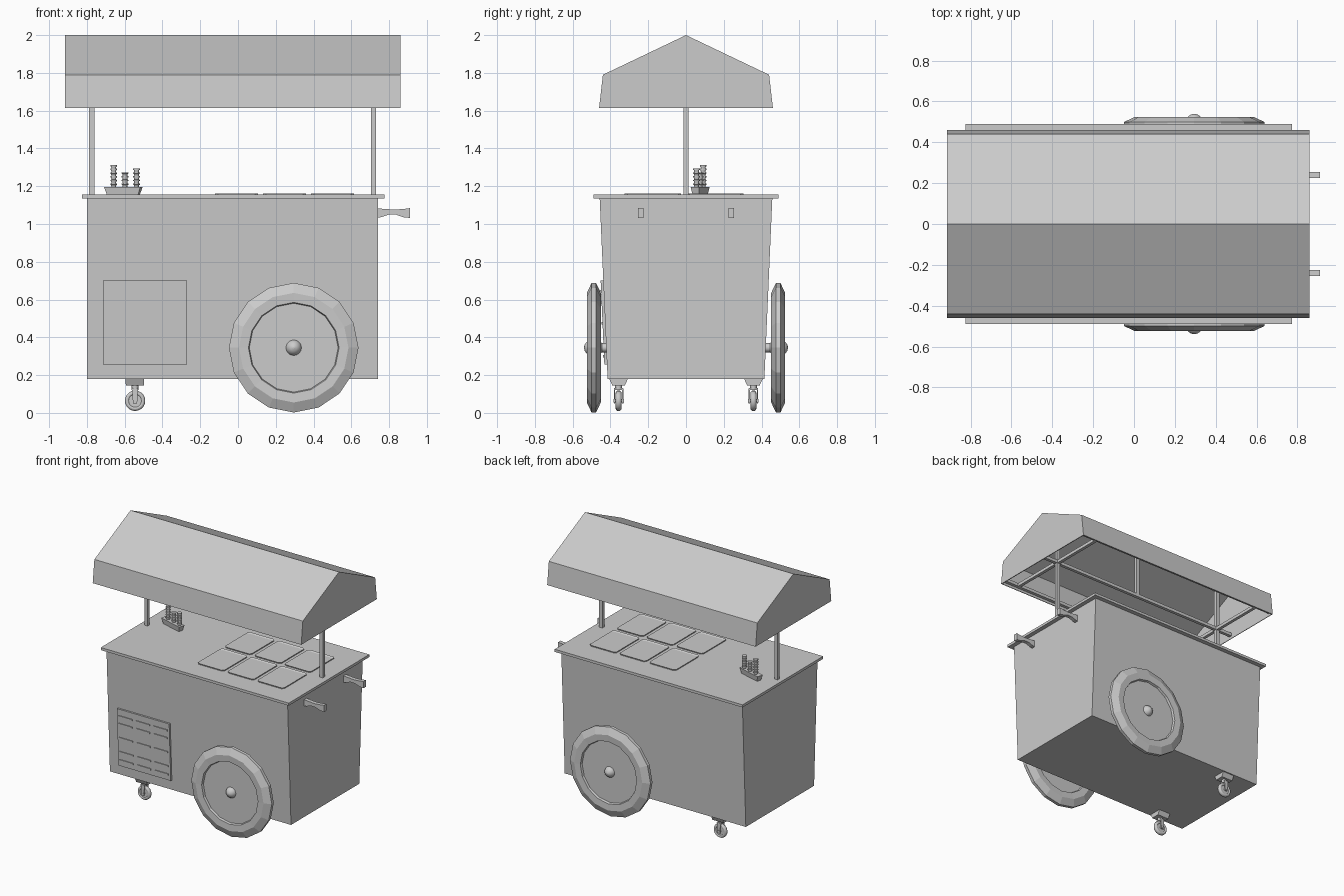
import bpy, bmesh, math
from mathutils import Vector, Matrix

if "Cube" in bpy.data.objects:
    bpy.data.objects.remove(bpy.data.objects["Cube"])


def finish(name, bm):
    bmesh.ops.recalc_face_normals(bm, faces=bm.faces)
    me = bpy.data.meshes.new(name)
    bm.to_mesh(me)
    bm.free()
    ob = bpy.data.objects.new(name, me)
    bpy.context.collection.objects.link(ob)
    return ob


def box(name, x, y, z, taper=(1, 1)):
    """Box from (min, max) ranges; taper scales the bottom in x and y."""
    bm = bmesh.new()
    bmesh.ops.create_cube(bm, size=1)
    lo, hi = Vector((x[0], y[0], z[0])), Vector((x[1], y[1], z[1]))
    for v in bm.verts:
        if v.co.z < 0:
            v.co.x *= taper[0]
            v.co.y *= taper[1]
        v.co = (lo + hi) / 2 + Vector(a * b for a, b in zip(v.co, hi - lo))
    return finish(name, bm)


def prism(pts, axis, a, b):
    """Extrude a 2D profile along x (profile y,z), y (x,z) or z (x,y)."""
    bm = bmesh.new()
    i = "xyz".index(axis)
    vs = []
    for p in pts:
        c = list(p)
        c.insert(i, a)
        vs.append(bm.verts.new(c))
    f = bm.faces.new(vs)
    r = bmesh.ops.extrude_face_region(bm, geom=[f])
    move = Vector((0, 0, 0))
    move[i] = b - a
    bmesh.ops.translate(bm, vec=move, verts=[g for g in r["geom"] if isinstance(g, bmesh.types.BMVert)])
    bmesh.ops.recalc_face_normals(bm, faces=bm.faces)
    return bm


def lathe(name, prof, n, loc, axis="z", smooth=False):
    """Revolve (radius, height) points around an axis and cap both ends."""
    bm = bmesh.new()
    rings = [[bm.verts.new((r * math.cos(2 * math.pi * k / n), r * math.sin(2 * math.pi * k / n), h))
              for k in range(n)] for r, h in prof]
    for p, q in zip(rings, rings[1:]):
        for k in range(n):
            bm.faces.new((p[k], p[(k + 1) % n], q[(k + 1) % n], q[k]))
    bm.faces.new(rings[0])
    bm.faces.new(rings[-1])
    if axis == "y":
        bm.transform(Matrix.Rotation(math.pi / 2, 4, "X"))
    bm.transform(Matrix.Translation(loc))
    ob = finish(name, bm)
    if smooth:
        for p in ob.data.polygons:
            p.use_smooth = len(p.vertices) == 4
    return ob


# Tapered body and countertop
finish("cart_body", prism([(-.415, .18), (.415, .18), (.457, 1.137), (-.457, 1.137)], "x", -.80, .742))
box("countertop", (-.825, .775), (-.49, .49), (1.135, 1.155))

# Gabled canopy: hollow shell open at the bottom
bm = prism([(-.46, 1.615), (-.44, 1.79), (0, 2), (.44, 1.79), (.46, 1.615)], "x", -.915, .86)
bmesh.ops.delete(bm, geom=[f for f in bm.faces if all(v.co.z < 1.62 for v in f.verts)], context="FACES_ONLY")
canopy = finish("canopy", bm)
mod = canopy.modifiers.new("thickness", "SOLIDIFY")
mod.thickness = .008
mod.offset = -1

# Posts, and the frame under the canopy
for x in (-.775, .717):
    box("canopy_post", (x - .014, x + .014), (-.013, .013), (1.155, 1.98))
    box("canopy_crossbar", (x - .012, x + .012), (-.45, .45), (1.63, 1.654))
for y in (-.437, 0, .437):
    box("canopy_rail", (-.905, .85), (y - .012, y + .012), (1.63, 1.654))
box("canopy_king_post", (-.04, -.015), (-.012, .012), (1.64, 1.98))

# Six compartment lids with raised rims
for i in range(3):
    for j in range(2):
        cx, cy, w, d, c = -.008 + i * .254, -.176 + j * .33, .113, .15, .015
        pts = [(cx - w, cy - d + c), (cx - w + c, cy - d), (cx + w - c, cy - d), (cx + w, cy - d + c),
               (cx + w, cy + d - c), (cx + w - c, cy + d), (cx - w + c, cy + d), (cx - w, cy + d - c)]
        bm = prism(pts, "z", 1.150, 1.162)
        top = max(bm.faces, key=lambda f: f.calc_center_median().z)
        bmesh.ops.inset_region(bm, faces=[top], thickness=.014)
        bmesh.ops.translate(bm, vec=(0, 0, -.006), verts=top.verts)
        finish("compartment_lid", bm)

# Tray holding three stacks, turned slightly
tray = box("stack_tray", (-.10, .10), (-.024, .024), (0, .042), (.86, .7))
tray.location = (-.607, .075, 1.155)
tray.rotation_euler.z = math.radians(-16)
for x, y, n in ((-.658, .091, 6), (-.598, .074, 4), (-.537, .056, 5)):
    prof = []
    step = .0195
    for k in range(n):
        h = k * step
        prof += [(.012, h), (.014, h + .011), (.018, h + .012), (.018, h + .0185), (.012, h + .019)]
    lathe("stacked_cups", prof[:-1], 12, (x, y, 1.196), smooth=False)

# Push handles
grip = [(.735, 1.084), (.77, 1.08), (.83, 1.076), (.88, 1.08), (.91, 1.084), (.91, 1.032), (.875, 1.036),
        (.835, 1.05), (.80, 1.05), (.765, 1.038), (.735, 1.032)]
for y in (-.24, .24):
    finish("push_handle", prism(grip, "y", y - .015, y + .015))


def front_slab(name, x, z, inner, outer):
    """Slab following the slope of the front wall."""
    y = [-.415 - (h - .18) * .044 for h in z]
    finish(name, prism([(y[0] - inner, z[0]), (y[1] - inner, z[1]), (y[1] - outer, z[1]), (y[0] - outer, z[0])],
                       "x", *x))


# Vent panel with slats
front_slab("vent_panel", (-.715, -.27), (.255, .70), -.005, .014)
for z in (.645, .585, .475, .365, .30):
    for x in (-.70, -.55, -.402):
        front_slab("vent_slat", (x, x + .115), (z - .006, z + .006), .01, .02)

for s in (-1, 1):
    # Main wheel: 16-sided tyre with recessed disc
    centre = (.295, s * .488, .345)
    lathe("main_wheel", [(.235, -.018), (.24, -.034), (.29, -.037), (.343, -.012),
                         (.343, .012), (.29, .037), (.24, .034), (.235, .018)], 16, centre, "y")
    dome = [(.044 * math.cos(t), .052 * math.sin(t)) for t in [math.radians(a) for a in range(-85, 86, 17)]]
    lathe("wheel_hub", dome, 20, centre, "y", True)
    lathe("axle", [(.024, -.04), (.024, .04)], 16, (.295, s * .45, .345), "y", True)

    # Swivel caster
    y = s * .357
    box("caster_plate", (-.595, -.497), (y - .05, y + .05), (.145, .182), (.98, .66))
    lathe("caster_swivel", [(.018, .12), (.018, .15)], 12, (-.545, y, 0), smooth=True)
    box("caster_fork_bridge", (-.563, -.531), (y - .024, y + .024), (.121, .133))
    for t in (-1, 1):
        bm = prism([(-.556, .05), (-.534, .05), (-.529, .13), (-.561, .13)], "y", y + t * .019, y + t * .025)
        finish("caster_fork", bm)
    lathe("caster_wheel", [(.034, -.010), (.038, -.016), (.048, -.014), (.054, -.006),
                           (.054, .006), (.048, .014), (.038, .016), (.034, .010)], 20, (-.545, y, .064), "y", True)
    lathe("caster_axle", [(.010, -.028), (.010, .028)], 10, (-.545, y, .064), "y")
